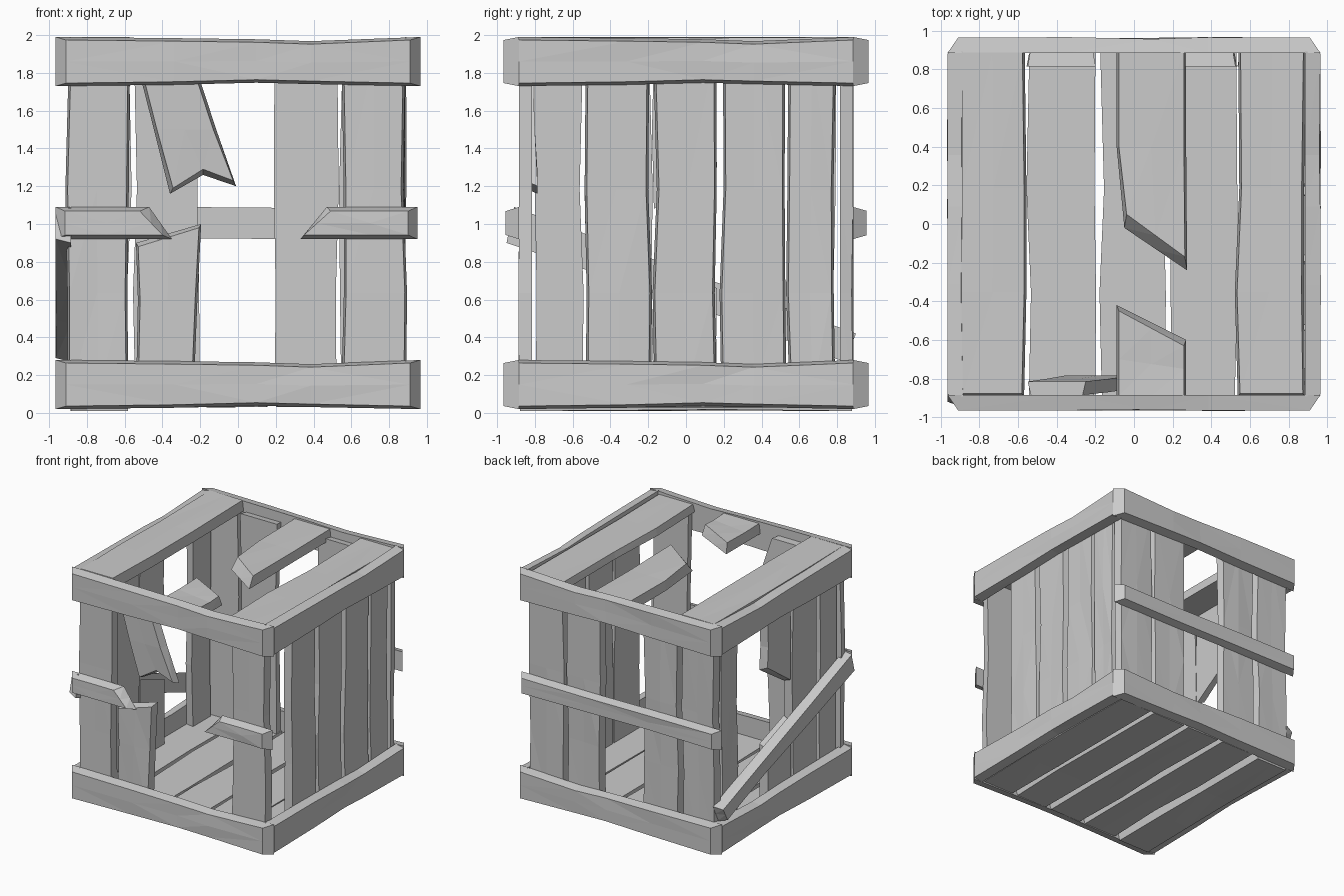
import bpy
import bmesh
import random

random.seed(4)
cube = bpy.data.objects.get("Cube")
if cube:
    bpy.data.objects.remove(cube, do_unlink=True)

wood = bpy.data.materials.new("grey_wood")
wood.use_nodes = True
GREY = (0.6, 0.6, 0.6, 1)
wood.diffuse_color = GREY
wood.node_tree.nodes["Principled BSDF"].inputs["Base Color"].default_value = GREY

# Crate faces: a runs across, b runs up (or back), w runs outward
FACES = {
    "front": lambda a, b, w: (a, -w, b),
    "back": lambda a, b, w: (a, w, b),
    "right": lambda a, b, w: (w, a, b),
    "left": lambda a, b, w: (-w, a, b),
    "top": lambda a, b, w: (a, b, 1 + w),
    "bottom": lambda a, b, w: (a, b, 1 - w),
}


def board(name, face, rows, inner, outer, edge=0.012, ends=(0.012, 0.012),
          rail=False, notch=0.0, lean=0.0, bulge=0.008):
    """Faceted board; each row is (u_low, low, u_high, high) along its length."""
    place = FACES[face]
    bm = bmesh.new()
    last = len(rows) - 1
    layers = []
    for out in (False, True):
        grid = []
        for i, (ul, lo, uh, hi) in enumerate(rows):
            c = edge if out else 0
            shift = 0
            if out and i == 0:
                shift = ends[0]
            if out and i == last:
                shift = -ends[1]
            um = (ul + uh) / 2 + (notch if i == last else 0)
            pts = [(ul, lo + c), (um, (lo + hi) / 2), (uh, hi - c)]
            line = []
            for k, (u, v) in enumerate(pts):
                w = outer if out else inner
                w -= lean * i / last
                if 0 < i < last and out:
                    w += random.uniform(-bulge, bulge * 0.3)
                a, b = (u + shift, v) if rail else (v, u + shift)
                line.append(bm.verts.new(place(a, b, w)))
            grid.append(line)
        layers.append(grid)
    low, top = layers
    for i in range(last):
        for k in range(2):
            for g in layers:
                bm.faces.new((g[i][k], g[i][k + 1], g[i + 1][k + 1], g[i + 1][k]))
        for k in (0, 2):
            bm.faces.new((low[i][k], low[i + 1][k], top[i + 1][k], top[i][k]))
    for i in (0, last):
        for k in range(2):
            bm.faces.new((low[i][k], low[i][k + 1], top[i][k + 1], top[i][k]))
    bmesh.ops.triangulate(bm, faces=bm.faces[:])
    bmesh.ops.recalc_face_normals(bm, faces=bm.faces[:])
    mesh = bpy.data.meshes.new(name)
    bm.to_mesh(mesh)
    bm.free()
    mesh.materials.append(wood)
    obj = bpy.data.objects.new(name, mesh)
    bpy.context.collection.objects.link(obj)


def slat(name, face, lo, hi, start, end_lo, end_hi=None, inner=0.815,
         outer=0.885, wobble=0.016, **extra):
    """Worn plank with wandering edges and an optional slanted end."""
    end_hi = end_lo if end_hi is None else end_hi
    rows = []
    for t in (0, 0.3, 0.6, 1):
        j = wobble if 0 < t < 1 else 0.006
        rows.append((start + (end_lo - start) * t, lo + random.uniform(-j, j),
                     start + (end_hi - start) * t, hi + random.uniform(-j, j)))
    board(name, face, rows, inner, outer, **extra)


# Five plank positions across each face
ACROSS = [(-0.9, -0.575), (-0.545, -0.2), (-0.17, 0.165), (0.195, 0.525), (0.55, 0.885)]
DEEP = [(-0.8, -0.55), (-0.53, -0.19), (-0.17, 0.165), (0.19, 0.525), (0.545, 0.79)]
FLOOR, CEIL = 0.09, 1.91

# Complete wall planks
for face, slots, present in (("front", ACROSS, (0, 4)),
                             ("back", ACROSS, (0, 1, 3, 4)),
                             ("right", DEEP, (1, 2, 3, 4)),
                             ("left", DEEP, (0, 1, 4))):
    for n in present:
        slat(f"{face}_plank_{n + 1}", face, *slots[n], FLOOR, CEIL)

# Floor planks
for n, (lo, hi) in enumerate(ACROSS):
    slat(f"floor_plank_{n + 1}", "bottom", lo, hi, -0.89, 0.89, inner=0.9,
         outer=0.99 if n == 0 else 0.97)

# Lid planks, the middle one snapped in two
slat("lid_plank_left", "top", -0.9, -0.57, -0.89, 0.9, inner=0.9, outer=0.99)
slat("lid_plank_right", "top", 0.535, 0.89, -0.89, 0.9, inner=0.9, outer=0.965)
board("lid_broken_back", "top",
      [(0.9, -0.09, 0.9, 0.27), (0.4, -0.09, 0.4, 0.27), (-0.02, -0.05, -0.24, 0.275)],
      0.88, 0.965, ends=(0, -0.07))
board("lid_broken_front", "top",
      [(-0.89, -0.09, -0.89, 0.27), (-0.7, -0.09, -0.75, 0.27), (-0.42, -0.09, -0.6, 0.27)],
      0.88, 0.965, ends=(0, 0.03))

# Snapped front plank: leaning upper part and standing stump
board("front_broken_upper", "front",
      [(1.91, -0.55, 1.91, -0.25), (1.5, -0.445, 1.5, -0.115), (1.16, -0.36, 1.2, -0.01)],
      0.815, 0.885, edge=0.016, ends=(0, -0.03), notch=0.08, lean=0.03)
board("front_broken_stump", "front",
      [(FLOOR, -0.54, FLOOR, -0.235), (0.6, -0.53, 0.6, -0.215), (0.9, -0.54, 1.0, -0.195)],
      0.815, 0.885, ends=(0, 0.02))

# Snapped left plank
board("left_broken_upper", "left",
      [(CEIL, -0.17, CEIL, 0.165), (1.5, -0.18, 1.5, 0.15), (1.08, -0.17, 1.3, 0.165)],
      0.815, 0.885, ends=(0, -0.03))
board("left_broken_stump", "left",
      [(FLOOR, -0.17, FLOOR, 0.165), (0.4, -0.18, 0.4, 0.16), (0.78, -0.17, 0.66, 0.165)],
      0.815, 0.885, ends=(0, 0.03))

# Frame beams around the top and bottom
for face in FACES:
    if face in ("top", "bottom"):
        continue
    end = 0.965 if face in ("front", "back") else 0.893
    cut = 0.055 if face in ("front", "back") else 0.01
    for level, base in (("lower", 0.02), ("upper", 1.73)):
        rows = []
        for t, rise, drop in ((-1, 0, 0), (-0.35, 0.012, 0.006), (0.1, 0.03, 0.012),
                              (0.4, 0.018, 0.022), (1, 0, 0)):
            rows.append((t * end, base + rise * 0.6, t * end, base + 0.26 - drop))
        board(f"{face}_{level}_beam", face, rows, 0.885, 0.965, edge=0.016,
              ends=(cut, cut), rail=True)

# Middle rails, the front one snapped
board("front_rail_left", "front",
      [(-0.965, 0.92, -0.965, 1.09), (-0.7, 0.92, -0.7, 1.09), (-0.35, 0.92, -0.47, 1.09)],
      0.885, 0.955, edge=0.022, ends=(0.05, 0.05), rail=True)
board("front_rail_right", "front",
      [(0.95, 0.92, 0.95, 1.09), (0.7, 0.92, 0.7, 1.09), (0.33, 0.92, 0.47, 1.09)],
      0.885, 0.955, edge=0.022, ends=(-0.05, -0.02), rail=True)
board("back_rail", "back",
      [(-0.96, 0.92, -0.96, 1.09), (-0.3, 0.925, -0.3, 1.09), (0.3, 0.92, 0.3, 1.085),
       (0.95, 0.92, 0.95, 1.09)],
      0.885, 0.955, edge=0.02, ends=(0.05, 0.05), rail=True)

# Diagonal brace on the left side
board("left_brace", "left",
      [(-0.95, 0.9, -0.91, 1.09), (-0.3, 0.68, -0.3, 0.86), (0.3, 0.47, 0.3, 0.64),
       (0.84, 0.27, 0.9, 0.42)],
      0.885, 0.965, edge=0.02, ends=(0.03, 0.03), rail=True)
